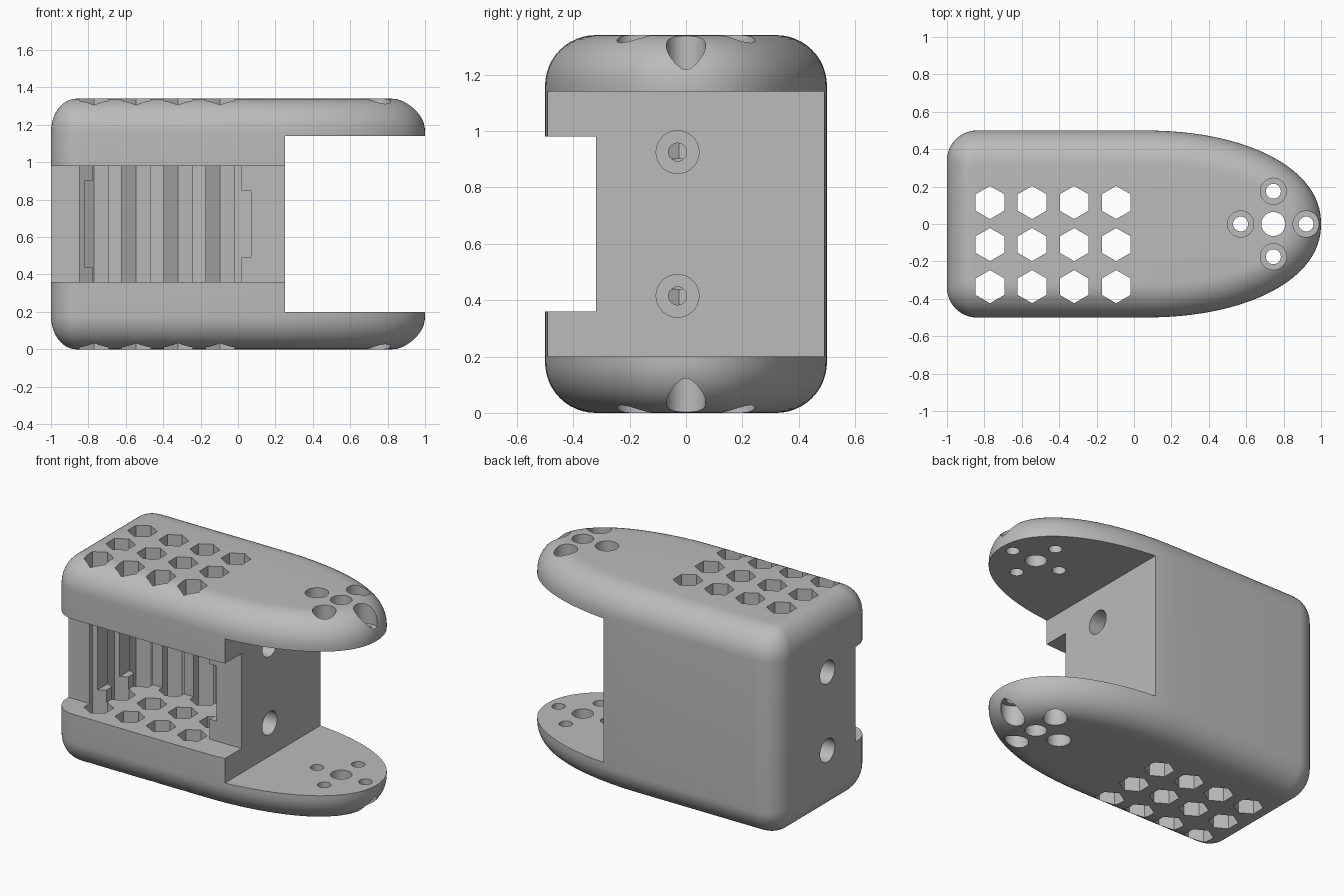
import bpy, bmesh, math
from mathutils import Matrix

if "Cube" in bpy.data.objects:
    bpy.data.objects.remove(bpy.data.objects["Cube"])

HEIGHT, FILLET = 1.34, 0.18

grey = bpy.data.materials.new("plain grey")
grey.use_nodes = True
grey.diffuse_color = (0.5, 0.5, 0.5, 1)
grey.node_tree.nodes["Principled BSDF"].inputs["Base Color"].default_value = (0.5, 0.5, 0.5, 1)


def finish(name, bm):
    bmesh.ops.recalc_face_normals(bm, faces=bm.faces)
    mesh = bpy.data.meshes.new(name)
    bm.to_mesh(mesh)
    bm.free()
    mesh.materials.append(grey)
    obj = bpy.data.objects.new(name, mesh)
    bpy.context.collection.objects.link(obj)
    return obj


def outline(inset):
    """Plan shape: rounded square end at -x, long elliptical nose at +x."""
    left, half, nose = -1 + 0.75 * inset, 0.5 - inset, 0.95 - inset
    corner = 0.16 - 0.75 * inset
    pts = []
    for i in range(65):
        a = math.pi * (i / 64 - 0.5)
        c, s = max(math.cos(a), 0), math.sin(a)
        pts.append((0.05 + nose * c ** 0.94,
                    half * math.copysign(abs(s) ** 0.94, s)))
    for cy, start in ((half - corner, 0.5), (corner - half, 1)):
        for i in range(13):
            a = math.pi * (start + i / 24)
            pts.append((left + corner + corner * math.cos(a), cy + corner * math.sin(a)))
    return pts


def make_body():
    bm = bmesh.new()
    steps = [math.pi / 2 * i / 12 for i in range(13)]
    levels = [(FILLET * (1 - math.sin(a)), FILLET * (1 - math.cos(a))) for a in steps]
    levels += [(inset, HEIGHT - z) for inset, z in reversed(levels)]
    rings = [[bm.verts.new((x, y, z)) for x, y in outline(d)] for d, z in levels]
    for low, high in zip(rings, rings[1:]):
        for i in range(len(low)):
            j = (i + 1) % len(low)
            bm.faces.new((low[i], low[j], high[j], high[i]))
    bm.faces.new(rings[0])
    bm.faces.new(rings[-1])
    return finish("grip_body", bm)


def box(name, x, y, z):
    bm = bmesh.new()
    size = [r[1] - r[0] for r in (x, y, z)]
    mid = [(r[1] + r[0]) / 2 for r in (x, y, z)]
    bmesh.ops.create_cube(bm, size=1, matrix=Matrix.Translation(mid) @ Matrix.Diagonal((*size, 1)))
    return finish(name, bm)


def bores(name, centres, radius, depth, sides=40, turn=Matrix()):
    bm = bmesh.new()
    for c in centres:
        bmesh.ops.create_cone(bm, cap_ends=True, segments=sides, radius1=radius, radius2=radius,
                              depth=depth, matrix=Matrix.Translation(c) @ turn)
    return finish(name, bm)


body = make_body()
across = Matrix.Rotation(math.pi / 2, 4, "Y")
mid = HEIGHT / 2
nose = [(0.745 + x, y) for x, y in ((-0.175, 0), (0.175, 0), (0, 0.175), (0, -0.175))]
hexes = [(-0.77 + 0.225 * i, -0.335 + 0.225 * j, mid) for i in range(4) for j in range(3)]
screw_z = (0.415, 0.925)

cutters = [
    # gap between the jaws, front recess, inner chamber and its side slots
    box("jaw_gap", (0.25, 1.2), (-0.7, 0.7), (0.2, 1.14)),
    box("front_recess", (-1.2, 0.4), (-0.7, -0.32), (0.36, 0.98)),
    box("chamber", (-0.775, 0.02), (-0.5, 0.11), (0.36, 0.98)),
    box("right_slot", (-0.82, -0.6), (-0.5, 0.11), (0.44, 0.9)),
    box("left_slot", (-0.2, 0.07), (-0.5, 0.11), (0.49, 0.85)),
    # hexagonal vents
    bores("hex_vents", hexes, 0.0885, 2, 6),
    # jaw screw holes with wide outer seats
    bores("jaw_holes", [(x, y, mid) for x, y in nose], 0.04, 2),
    bores("jaw_centre_hole", [(0.745, 0, mid)], 0.064, 2),
    bores("jaw_seats", [(x, y, z) for x, y in nose for z in (0, HEIGHT)], 0.07, 0.28),
    # side screw holes
    bores("side_holes", [(0.15, -0.03, z) for z in screw_z], 0.032, 0.4, turn=across),
    bores("side_seats", [(x, -0.03, z) for x in (0.25, -1) for z in screw_z], 0.076, 0.2, turn=across),
]

bpy.ops.object.select_all(action="DESELECT")
bpy.context.view_layer.objects.active = body
body.select_set(True)
for cutter in cutters:
    cutter.hide_render = True
    mod = body.modifiers.new(cutter.name, "BOOLEAN")
    mod.operation, mod.solver, mod.object = "DIFFERENCE", "EXACT", cutter
    bpy.ops.object.modifier_apply(modifier=mod.name)
    bpy.data.objects.remove(cutter)

bpy.ops.object.shade_smooth_by_angle(angle=math.radians(28))
